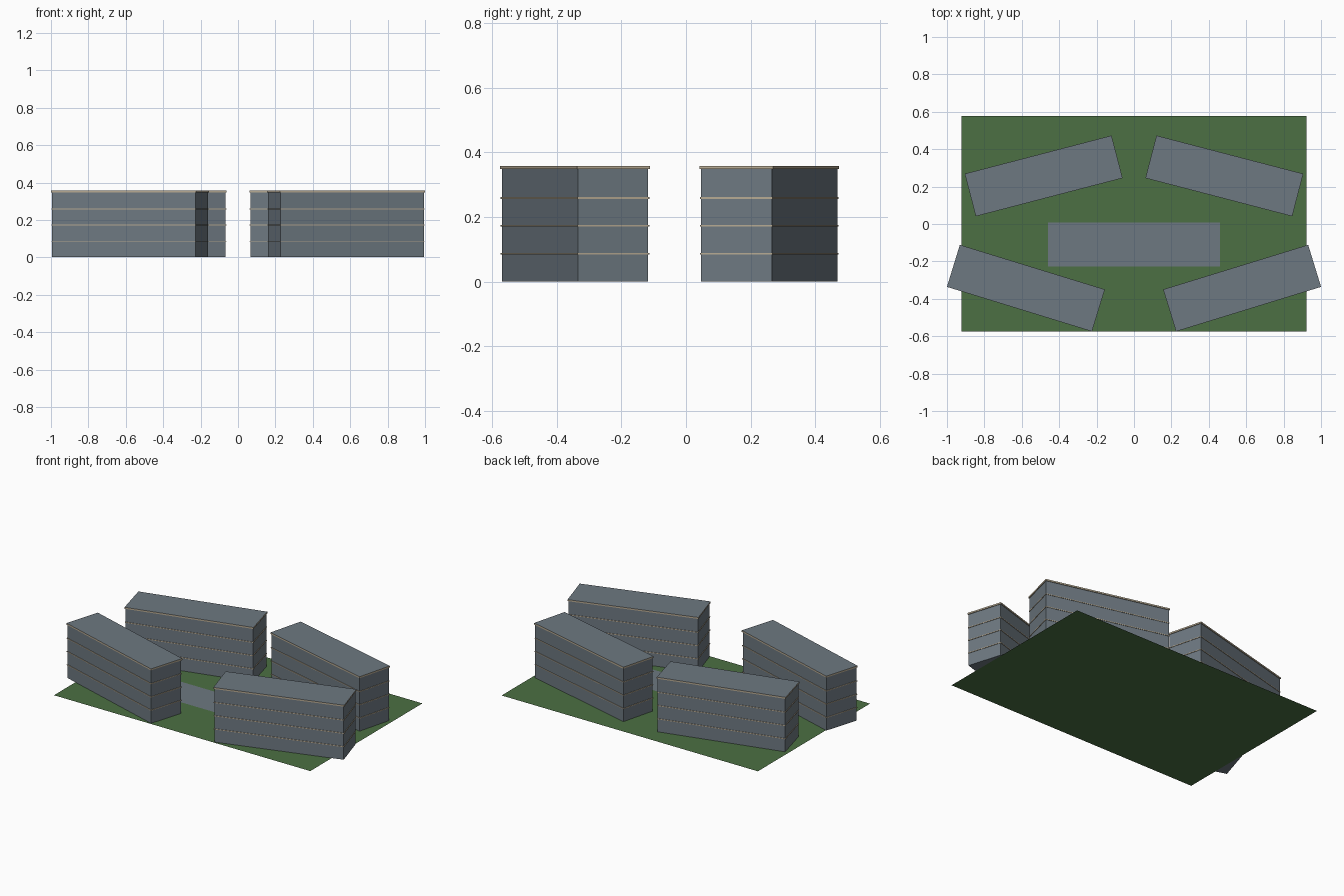
import bpy
import bmesh
from math import radians
from mathutils import Matrix, Vector

default = bpy.data.objects.get("Cube")
if default:
    bpy.data.objects.remove(default, do_unlink=True)


def material(name, rgb):
    m = bpy.data.materials.new(name)
    m.use_nodes = True
    m.diffuse_color = (*rgb, 1)
    m.node_tree.nodes["Principled BSDF"].inputs["Base Color"].default_value = (*rgb, 1)
    return m


GREY = material("slate_grey", (0.155, 0.19, 0.22))
BEIGE = material("beige_trim", (0.47, 0.40, 0.29))
GREEN = material("lawn_green", (0.072, 0.16, 0.056))


def finish(name, bm, mats):
    mesh = bpy.data.meshes.new(name)
    bm.to_mesh(mesh)
    bm.free()
    for m in mats:
        mesh.materials.append(m)
    obj = bpy.data.objects.new(name, mesh)
    bpy.context.collection.objects.link(obj)
    return obj


def box(name, size, z0, z1, place, mats):
    """Box between two heights; a second material goes on the top face."""
    bm = bmesh.new()
    bmesh.ops.create_cube(bm, size=1)
    bmesh.ops.scale(bm, vec=(size[0], size[1], z1 - z0), verts=bm.verts)
    bmesh.ops.translate(bm, vec=(0, 0, (z0 + z1) / 2), verts=bm.verts)
    bm.normal_update()
    for f in bm.faces:
        f.material_index = int(len(mats) > 1 and f.normal.z > 0.5)
    obj = finish(name, bm, mats)
    obj.matrix_world = place
    return obj


def sheet(name, size, centre, mat):
    bm = bmesh.new()
    bmesh.ops.create_grid(bm, x_segments=1, y_segments=1, size=0.5)
    bmesh.ops.scale(bm, vec=(*size, 1), verts=bm.verts)
    finish(name, bm, [mat]).location = centre


# Lawn and paved court
sheet("lawn", (1.845, 1.153), (0, 0.002, 0), GREEN)
sheet("paved_court", (0.92, 0.235), (0, -0.11, 0.0015), GREY)

# Four blocks: mirrored pairs at the front and back
LENGTH, WIDTH, HEIGHT, FLOORS = 0.802, 0.226, 0.358, 4
STOREY = 0.0863
for row, x, y, angle in (("front", 0.578, -0.343, 17.1), ("back", 0.483, 0.257, -14.6)):
    for side, s in (("left", 1), ("right", -1)):
        place = (Matrix.Translation(Vector((s * x, y, 0)))
                 @ Matrix.Rotation(radians(s * angle), 4, "Z"))
        label = f"{row}_{side}"
        box(f"{label}_block", (LENGTH, WIDTH), 0.001, HEIGHT - 0.004, place, [GREY])
        # Floor bands
        for i in range(1, FLOORS):
            z = i * STOREY
            box(f"{label}_floor_band_{i}", (LENGTH + 0.006, WIDTH + 0.006),
                z - 0.0025, z + 0.0025, place, [BEIGE])
        # Overhanging roof edge with a grey top
        box(f"{label}_roof", (LENGTH + 0.009, WIDTH + 0.009),
            HEIGHT - 0.010, HEIGHT, place, [BEIGE, GREY])
